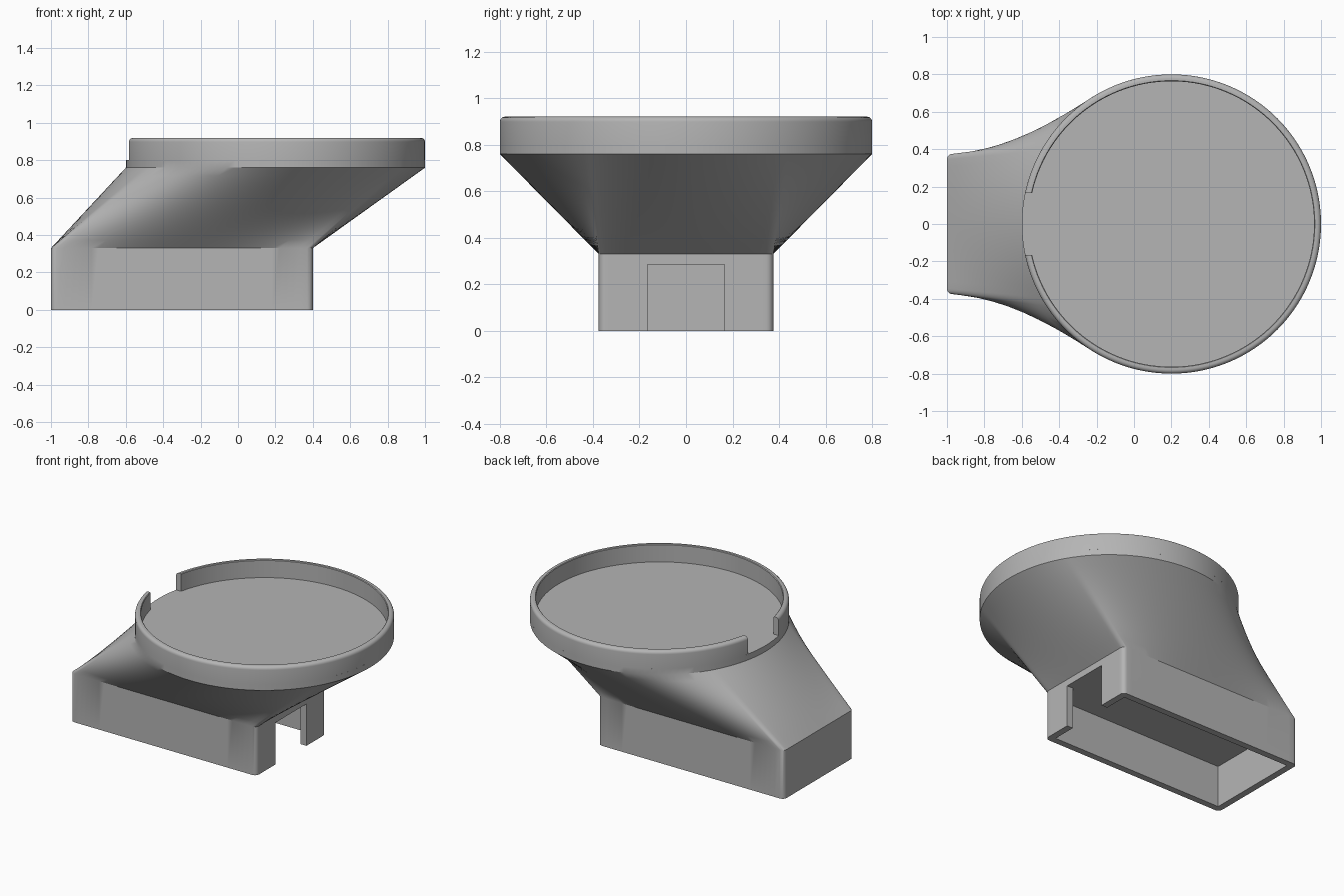
import bpy, bmesh
from math import pi, sin, cos, asin

cube = bpy.data.objects.get("Cube")
if cube:
    bpy.data.objects.remove(cube, do_unlink=True)

grey = bpy.data.materials.new("plain grey")
grey.use_nodes = True
colour = (0.46, 0.46, 0.46, 1)
grey.diffuse_color = colour
grey.node_tree.nodes["Principled BSDF"].inputs["Base Color"].default_value = colour

BASE_X, HALF_L, HALF_W, CORNER = -0.3, 0.7, 0.375, 0.03
DISH_X, RADIUS = 0.2, 0.8
BASE_TOP, DISH_BOTTOM, FLOOR, RIM_TOP = 0.33, 0.76, 0.8, 0.92
WALL, SLOT_HALF, CAVITY_TOP = 0.045, 0.165, 0.285


def make_object(name, bm):
    bmesh.ops.recalc_face_normals(bm, faces=bm.faces)
    mesh = bpy.data.meshes.new(name)
    bm.to_mesh(mesh)
    bm.free()
    mesh.materials.append(grey)
    obj = bpy.data.objects.new(name, mesh)
    bpy.context.collection.objects.link(obj)
    return obj


def activate(obj):
    bpy.ops.object.select_all(action="DESELECT")
    obj.select_set(True)
    bpy.context.view_layer.objects.active = obj


def bridge(bm, a, b, closed=True):
    n = len(a)
    for i in range(n if closed else n - 1):
        j = (i + 1) % n
        bm.faces.new((a[i], a[j], b[j], b[i]))


def rounded_rectangle():
    """Outline with its distance along the edge, from the middle of the +x side."""
    l, w = HALF_L - CORNER, HALF_W - CORNER
    corners = [(l, w), (-l, w), (-l, -w), (l, -w)]
    points = [(HALF_L, 0)]
    for k, (cx, cy) in enumerate(corners):
        arc = [(cx + CORNER * cos(a), cy + CORNER * sin(a))
               for a in ((k + t / 5) * pi / 2 for t in range(6))]
        steps = 36 if k % 2 else 18
        px, py = points[-1]
        points += [(px + (arc[0][0] - px) * t / steps, py + (arc[0][1] - py) * t / steps)
                   for t in range(1, steps)]
        points += arc
    px, py = points[-1]
    points += [(px, py * (1 - t / 18)) for t in range(1, 19)]
    run, total = [0], 0
    for (ax, ay), (bx, by) in zip(points, points[1:]):
        total += ((bx - ax) ** 2 + (by - ay) ** 2) ** 0.5
        run.append(total)
    return points[:-1], [2 * pi * r / total for r in run[:-1]]


# Body: rectangular base blending by straight rulings into the round dish floor
outline, angles = rounded_rectangle()
lower = [(BASE_X + x, y) for x, y in outline]
upper = [(DISH_X + RADIUS * cos(a), RADIUS * sin(a)) for a in angles]
STEPS = 10
levels = [(0, 0)] + [(t / STEPS, BASE_TOP + (DISH_BOTTOM - BASE_TOP) * t / STEPS)
                     for t in range(STEPS + 1)] + [(1, FLOOR)]
bm = bmesh.new()
rings = [[bm.verts.new((p[0] + (q[0] - p[0]) * f, p[1] + (q[1] - p[1]) * f, z))
          for p, q in zip(lower, upper)] for f, z in levels]
for a, b in zip(rings, rings[1:]):
    bridge(bm, a, b)
bm.faces.new(rings[0])
bm.faces.new(rings[-1])
body = make_object("body", bm)


# Hollow underside and the open slot in the end wall
def cut_box(name, x0, x1, half_y):
    bm = bmesh.new()
    bmesh.ops.create_cube(bm, size=1)
    for v in bm.verts:
        v.co = (x1 if v.co.x > 0 else x0,
                half_y if v.co.y > 0 else -half_y,
                CAVITY_TOP if v.co.z > 0 else -0.1)
    cutter = make_object(name, bm)
    cutter.hide_render = True
    mod = body.modifiers.new(name, "BOOLEAN")
    mod.operation, mod.solver, mod.object = "DIFFERENCE", "EXACT", cutter
    activate(body)
    bpy.ops.object.modifier_apply(modifier=mod.name)
    bpy.data.objects.remove(cutter, do_unlink=True)


end = BASE_X + HALF_L
cut_box("cavity_cutter", BASE_X - HALF_L + WALL, end - WALL, HALF_W - WALL)
cut_box("slot_cutter", end - 2 * WALL, end + 0.1, SLOT_HALF)

# Rim: raised lip with a rounded outer edge and a straight-sided gap at the -x end
inner, fillet = 0.763, 0.022
profile = [(inner, FLOOR), (RADIUS, FLOOR)]
profile += [(RADIUS - fillet + fillet * cos(a), RIM_TOP - fillet + fillet * sin(a))
            for a in (pi / 2 * t / 5 for t in range(6))]
profile += [(inner + 0.004, RIM_TOP), (inner, RIM_TOP - 0.004)]
SEGMENTS = 120
bm = bmesh.new()
sections = []
for i in range(SEGMENTS + 1):
    s = 2 * i / SEGMENTS - 1
    ring = []
    for r, z in profile:
        a = s * (pi - asin(SLOT_HALF / r))
        ring.append(bm.verts.new((DISH_X + r * cos(a), r * sin(a), z)))
    sections.append(ring)
for a, b in zip(sections, sections[1:]):
    bridge(bm, a, b)
bm.faces.new(sections[0])
bm.faces.new(sections[-1])
rim = make_object("rim", bm)

# Smooth curved surfaces, keeping hard edges
for obj in (body, rim):
    activate(obj)
    bpy.ops.object.shade_smooth_by_angle(angle=pi / 7)
